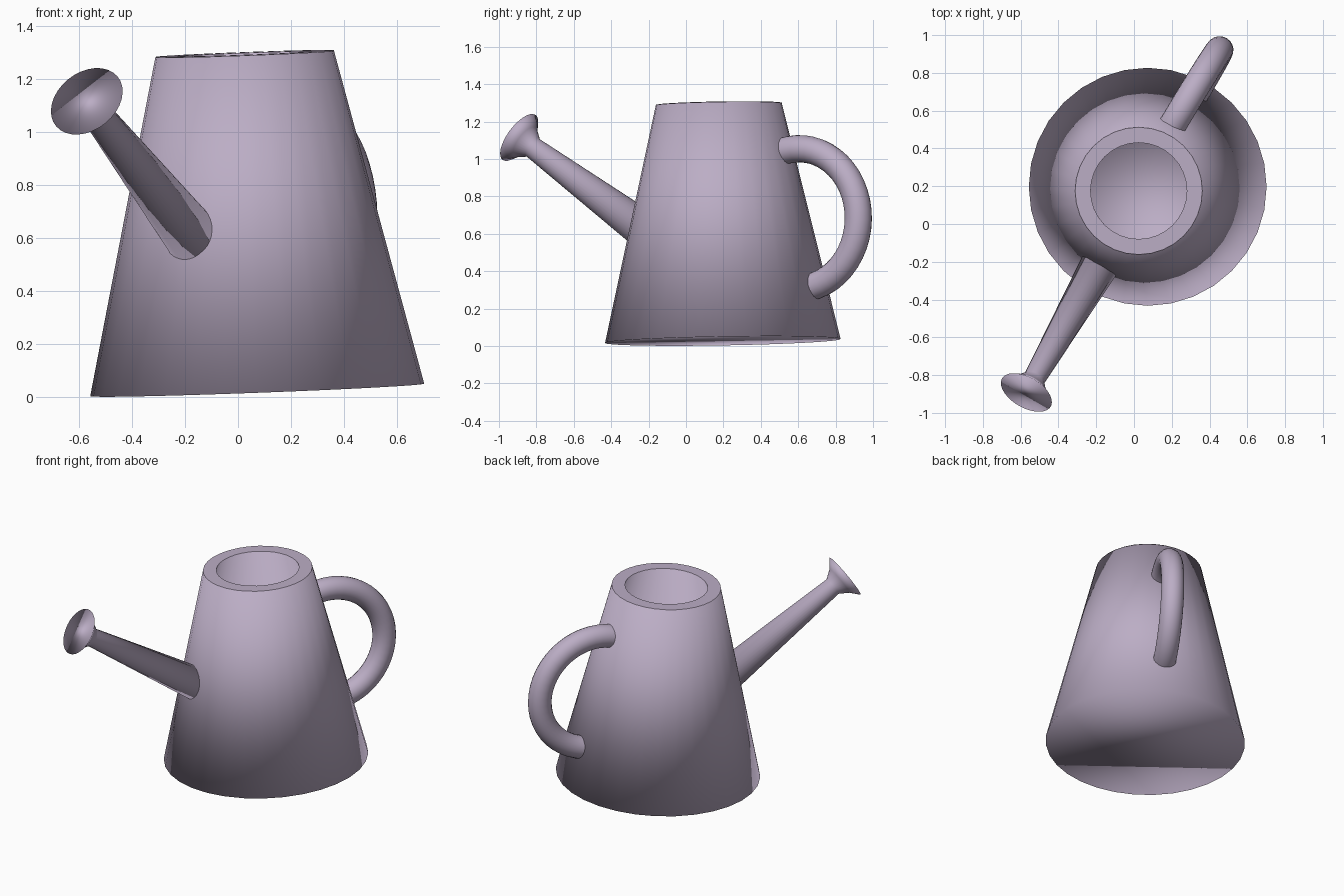
import bpy, bmesh, math
from mathutils import Vector, Matrix

if "Cube" in bpy.data.objects:
    bpy.data.objects.remove(bpy.data.objects["Cube"], do_unlink=True)

mat = bpy.data.materials.new("dusty_lilac")
mat.use_nodes = True
colour = (0.50, 0.42, 0.56, 1)
mat.diffuse_color = colour
mat.node_tree.nodes["Principled BSDF"].inputs["Base Color"].default_value = colour


def skin(name, rings, smooth=True, caps=True):
    """Bridge a list of rings of points into one surface."""
    bm = bmesh.new()
    loops = [[bm.verts.new(p) for p in ring] for ring in rings]
    n = len(loops[0])
    for a, b in zip(loops, loops[1:]):
        for i in range(n):
            j = (i + 1) % n
            bm.faces.new((a[i], a[j], b[j], b[i]))
    if caps:
        bm.faces.new(loops[0][::-1])
        bm.faces.new(loops[-1])
        bmesh.ops.recalc_face_normals(bm, faces=bm.faces)
    for f in bm.faces:
        f.smooth = smooth
    mesh = bpy.data.meshes.new(name)
    bm.to_mesh(mesh)
    bm.free()
    mesh.materials.append(mat)
    obj = bpy.data.objects.new(name, mesh)
    bpy.context.collection.objects.link(obj)
    return obj


def ring(centre, u, v, radius, sides):
    angles = [math.tau * i / sides for i in range(sides)]
    return [centre + (u * math.cos(a) + v * math.sin(a)) * radius for a in angles]


def lathe(name, origin, axis, profile, sides, **options):
    """Turn a (radius, distance) profile about an axis."""
    axis = axis.normalized()
    rot = Vector((0, 0, 1)).rotation_difference(axis)
    u, v = rot @ Vector((1, 0, 0)), rot @ Vector((0, 1, 0))
    rings = [ring(origin + axis * h, u, v, r, sides) for r, h in profile]
    return skin(name, rings, **options)


# Hollow tapered body, leaning slightly
up = Vector((-0.0375, -0.017, 1)).normalized()
base = Vector((0.0725, 0.197, 0.027))
height = 1.267
lathe("body", base, up,
      [(0.63, 0), (0.337, height), (0.255, height), (0.53, 0.08)], 32)

# Flat rim plate around the opening
lathe("rim", base, up, [(0.337, height + 0.002), (0.255, height + 0.002)], 32,
      smooth=False, caps=False)

# Tapered spout flaring into the sprinkler head
lathe("spout", Vector((-0.57, -0.892, 1.115)), Vector((0.42, 0.73, -0.54)),
      [(0.149, 0), (0.095, 0.045), (0.058, 0.1), (0.105, 0.96)], 32)

# Round handle: a tube swept along an arc
out = Vector((0.516, 0.857, 0))
out = (out - up * out.dot(up)).normalized()
side = out.cross(up)
centre = Vector((0.26, 0.60, 0.68))
steps, start, end = 28, math.radians(-88), math.radians(112)
rings = []
for k in range(steps + 1):
    a = start + (end - start) * k / steps
    radial = out * math.cos(a) + up * math.sin(a)
    rings.append(ring(centre + radial * 0.375, radial, side, 0.073, 20))
skin("handle", rings)
